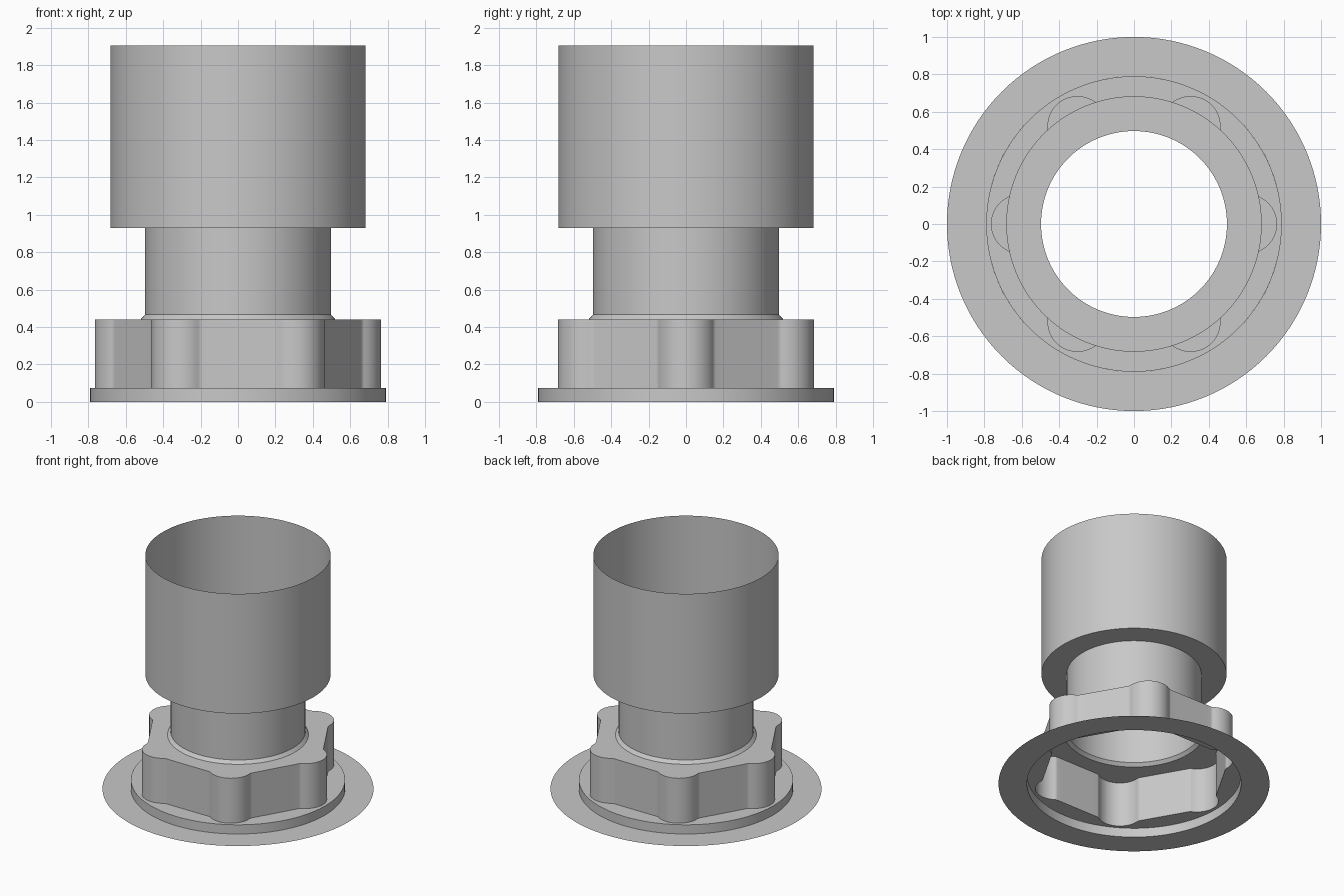
import bpy
import bmesh
from math import sin, cos, pi, radians, sqrt, atan2, hypot

cube = bpy.data.objects.get("Cube")
if cube:
    bpy.data.objects.remove(cube, do_unlink=True)

grey = bpy.data.materials.new("plain grey")
grey.use_nodes = True
grey.diffuse_color = (0.58, 0.58, 0.58, 1)
grey.node_tree.nodes["Principled BSDF"].inputs["Base Color"].default_value = grey.diffuse_color


def circle(radius, angles):
    return [(radius * cos(a), radius * sin(a)) for a in angles]


def sheet(name, rings):
    """Open sheet through (outline, height) rings, listed bottom to top."""
    bm = bmesh.new()
    loops = [[bm.verts.new((x, y, z)) for x, y in outline] for outline, z in rings]
    for low, high in zip(loops, loops[1:]):
        n = len(low)
        for j in range(n):
            k = (j + 1) % n
            bm.faces.new((low[j], low[k], high[k], high[j]))
    mesh = bpy.data.meshes.new(name)
    bm.to_mesh(mesh)
    bm.free()
    mesh.materials.append(grey)
    obj = bpy.data.objects.new(name, mesh)
    bpy.context.collection.objects.link(obj)
    bpy.ops.object.select_all(action="DESELECT")
    obj.select_set(True)
    bpy.context.view_layer.objects.active = obj
    bpy.ops.object.shade_smooth_by_angle(angle=radians(30))
    return obj


def lobed_hexagon(flat, centre, lobe, fillet):
    """Hexagon with a round lobe on each corner, blended into the flats."""
    # Upper half of the lobe on +x, in the frame of the flat at 30 degrees
    depth, along = centre * cos(pi / 6), -centre * sin(pi / 6)
    reach = sqrt((lobe + fillet) ** 2 - (flat + fillet - depth) ** 2)
    fx, fy = flat + fillet, along + reach
    touch = atan2(reach, fx - depth)
    half = []
    for i in range(13):
        a = -pi / 6 + (touch + pi / 6) * i / 12
        half.append((depth + lobe * cos(a), along + lobe * sin(a)))
    for i in range(1, 6):
        a = touch + pi + (pi - touch - pi) * i / 5
        half.append((fx + fillet * cos(a), fy + fillet * sin(a)))
    # Straight run to the middle of the flat
    half += [(flat, fy * (1 - i / 4)) for i in range(1, 5)]
    mirrored = [(x, -y) for x, y in reversed(half[1:-1])]
    points = []
    for k in range(6):
        turn = pi / 6 + k * pi / 3
        for x, y in half + mirrored:
            r, a = hypot(x, y), atan2(y, x) + turn
            points.append((r * cos(a), r * sin(a)))
    return points


round_angles = [2 * pi * i / 128 for i in range(128)]
nut_outline = lobed_hexagon(0.65, 0.605, 0.16, 0.04)
nut_angles = [atan2(y, x) for x, y in nut_outline]


def ring(radius, z):
    return circle(radius, round_angles), z


base, ledge, nut_top, neck_foot, shoulder, top = 0, 0.075, 0.441, 0.466, 0.93, 1.905
neck_r, sleeve_r, collar_r = 0.497, 0.683, 0.79

# Flat flange and the upright rim of the collar
sheet("flange", [ring(1.0, base), ring(collar_r, base)])
sheet("collar_rim", [ring(collar_r, base), ring(collar_r, ledge)])

# Ledge around the nut, nut walls and nut top
sheet("collar_ledge", [(circle(collar_r, nut_angles), ledge), (nut_outline, ledge)])
sheet("lobed_nut", [(nut_outline, ledge), (nut_outline, nut_top),
                    (circle(0.52, nut_angles), nut_top)])

# Chamfered foot, neck and wide open sleeve
sheet("neck_chamfer", [ring(0.52, nut_top), ring(neck_r, neck_foot)])
sheet("neck", [ring(neck_r, neck_foot), ring(neck_r, shoulder)])
sheet("sleeve", [ring(neck_r, shoulder), ring(sleeve_r, shoulder), ring(sleeve_r, top)])
